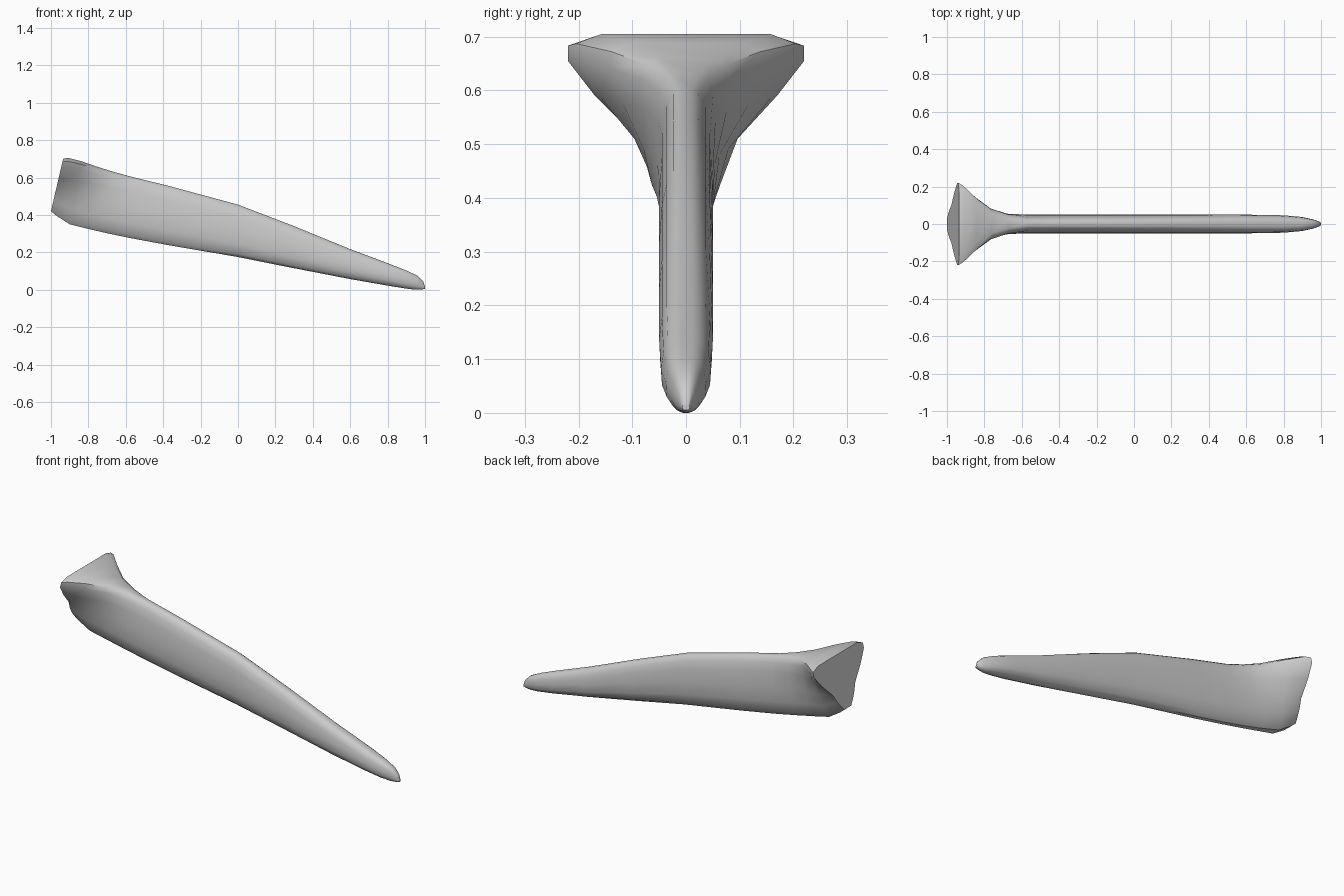
import bpy
import bmesh
from math import radians

cube = bpy.data.objects.get("Cube")
if cube:
    bpy.data.objects.remove(cube)

# Half outlines from ridge to keel: (height fraction, half width)
BLADE = [(1, .012), (.97, .024), (.9, .036), (.75, .045), (.5, .05), (.25, .048), (.06, .032), (0, .012)]
FLARE = [(1, .17), (.94, .22), (.84, .22), (.61, .17), (.36, .10), (.2, .075), (.08, .05), (0, .03)]

# Stations: keel x, keel z, ridge x, ridge z, width scale, flare amount
STATIONS = [
    (-1, .42, -.935, .70, 1, 1),
    (-.97, .395, -.91, .705, 1, .92),
    (-.9, .35, -.84, .688, 1, .58),
    (-.8, .325, -.76, .66, 1, .25),
    (-.7, .302, -.67, .632, 1, .08),
    (-.57, .275, -.57, .604, 1, 0),
    (-.37, .238, -.37, .555, 1, 0),
    (0, .175, 0, .455, 1, 0),
    (.3, .115, .3, .34, 1, 0),
    (.6, .057, .6, .217, 1, 0),
    (.8, .022, .8, .142, .93, 0),
    (.9, .006, .9, .103, .75, 0),
    (.95, 0, .96, .075, .5, 0),
    (.98, .001, .99, .045, .3, 0),
    (1, .005, 1, .016, .14, 0),
]


def make_ring(bm, station):
    """One closed cross-section: left side downwards, right side upwards."""
    xb, zb, xt, zt, scale, flare = station
    half = []
    for (tb, wb), (tf, wf) in zip(BLADE, FLARE):
        t = tb + (tf - tb) * flare
        w = (wb + (wf - wb) * flare) * scale
        half.append((xb + (xt - xb) * t, w, zb + (zt - zb) * t))
    points = half + [(x, -w, z) for x, w, z in reversed(half)]
    return [bm.verts.new(p) for p in points]


# Loft the blade through all stations
bm = bmesh.new()
rings = [make_ring(bm, s) for s in STATIONS]
count = len(rings[0])
for a, b in zip(rings, rings[1:]):
    for i in range(count):
        j = (i + 1) % count
        bm.faces.new((a[i], a[j], b[j], b[i]))

# Close the root and the tip with strips across the blade
for ring in (rings[0], rings[-1]):
    for i in range(count // 2 - 1):
        bm.faces.new((ring[i], ring[i + 1], ring[-2 - i], ring[-1 - i]))
bmesh.ops.recalc_face_normals(bm, faces=bm.faces)

mesh = bpy.data.meshes.new("flared_blade")
bm.to_mesh(mesh)
bm.free()
blade = bpy.data.objects.new("flared_blade", mesh)
bpy.context.collection.objects.link(blade)

# Plain grey material
GREY = (.6, .6, .6, 1)
mat = bpy.data.materials.new("plain_grey")
mat.use_nodes = True
mat.diffuse_color = GREY
mat.node_tree.nodes["Principled BSDF"].inputs["Base Color"].default_value = GREY
mesh.materials.append(mat)

# Smooth sides with crisp end rims
bpy.ops.object.select_all(action='DESELECT')
blade.select_set(True)
bpy.context.view_layer.objects.active = blade
bpy.ops.object.shade_smooth_by_angle(angle=radians(40))
